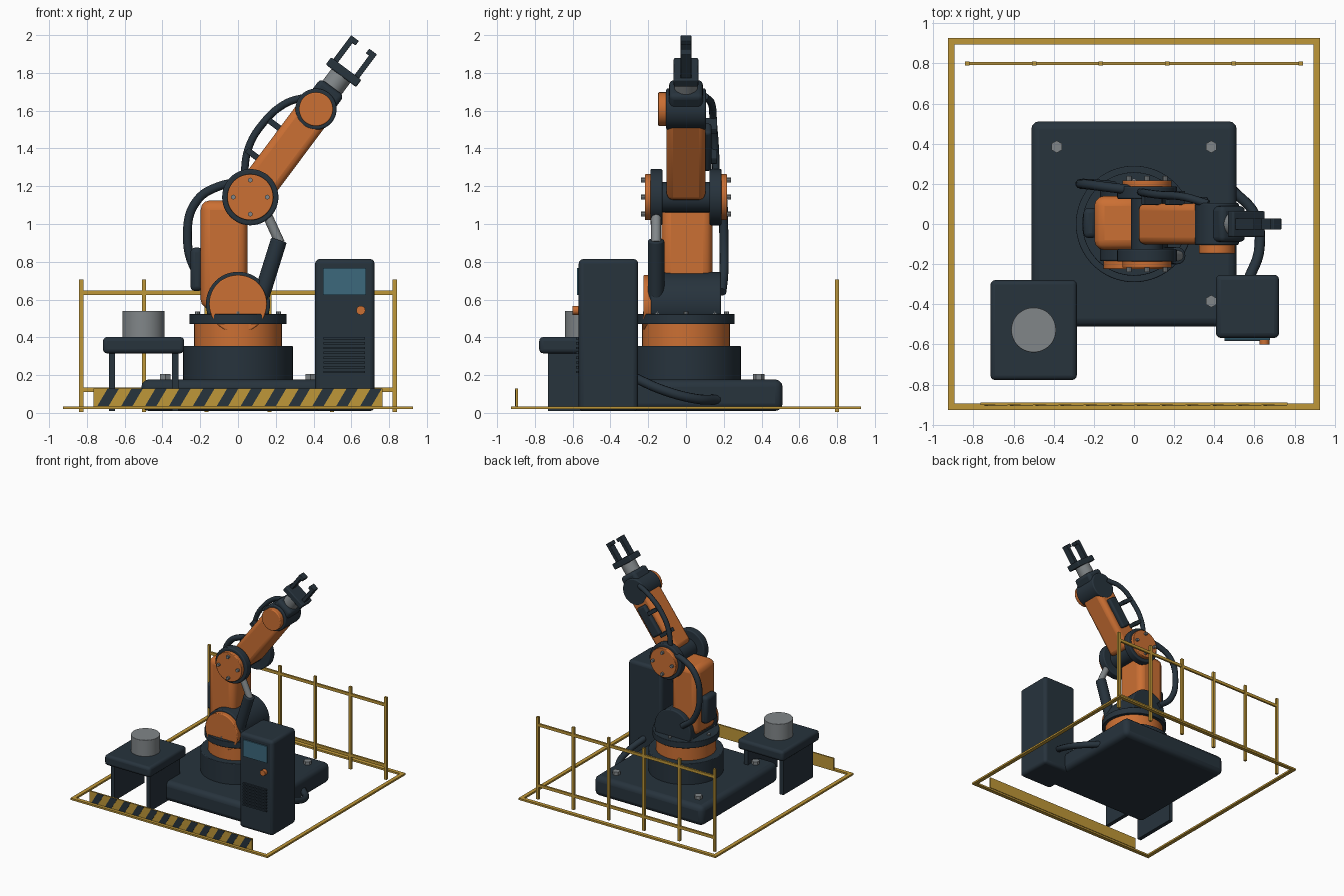
import bpy, bmesh, math
from mathutils import Vector, Matrix

if "Cube" in bpy.data.objects:
    bpy.data.objects.remove(bpy.data.objects["Cube"])


def material(name, rgb):
    m = bpy.data.materials.new(name)
    m.use_nodes = True
    m.diffuse_color = (*rgb, 1)
    m.node_tree.nodes["Principled BSDF"].inputs["Base Color"].default_value = (*rgb, 1)
    return m


DARK = material("charcoal navy", (0.02, 0.033, 0.046))
ORANGE = material("machine orange", (0.6, 0.16, 0.033))
YELLOW = material("safety yellow", (0.52, 0.31, 0.04))
STEEL = material("steel grey", (0.22, 0.24, 0.25))
SCREEN = material("screen blue", (0.045, 0.14, 0.2))


def finish(name, bm, mat, bevel=0):
    mesh = bpy.data.meshes.new(name)
    bm.to_mesh(mesh)
    bm.free()
    mesh.materials.append(mat)
    ob = bpy.data.objects.new(name, mesh)
    bpy.context.collection.objects.link(ob)
    if bevel:
        mod = ob.modifiers.new("Rounded edges", "BEVEL")
        mod.width, mod.segments = bevel, 3
    bpy.ops.object.select_all(action="DESELECT")
    ob.select_set(True)
    bpy.context.view_layer.objects.active = ob
    bpy.ops.object.shade_smooth_by_angle(angle=math.radians(35))
    return ob


def box(name, x, y, z, mat, bevel=0, frame=Matrix()):
    """Box from (min, max) ranges, placed in an optional frame."""
    bm = bmesh.new()
    bmesh.ops.create_cube(bm, size=1)
    for v in bm.verts:
        v.co = [lo + (c + 0.5) * (hi - lo) for c, (lo, hi) in zip(v.co, (x, y, z))]
    bm.transform(frame)
    return finish(name, bm, mat, bevel)


def rod(name, a, b, r, mat, bevel=0, sides=48):
    """Cylinder between two points."""
    a, b = Vector(a), Vector(b)
    bm = bmesh.new()
    turn = (b - a).to_track_quat("Z", "Y").to_matrix().to_4x4()
    bmesh.ops.create_cone(bm, cap_ends=True, segments=sides, radius1=r, radius2=r,
                          depth=(b - a).length,
                          matrix=Matrix.Translation((a + b) / 2) @ turn)
    return finish(name, bm, mat, bevel)


def hose(name, points, r):
    curve = bpy.data.curves.new(name, "CURVE")
    curve.dimensions = "3D"
    curve.bevel_depth, curve.bevel_resolution = r, 3
    curve.resolution_u, curve.use_fill_caps = 8, True
    s = curve.splines.new("BEZIER")
    s.bezier_points.add(len(points) - 1)
    for p, co in zip(s.bezier_points, points):
        p.co = co
        p.handle_left_type = p.handle_right_type = "AUTO"
    curve.materials.append(DARK)
    bpy.context.collection.objects.link(bpy.data.objects.new(name, curve))


# Floor border and rear fence
for s, side in ((-1, "front"), (1, "back")):
    box(f"floor_border_{side}", (-0.927, 0.927), sorted((s * 0.895, s * 0.927)), (0.02, 0.035), YELLOW)
for s, side in ((-1, "right"), (1, "left")):
    box(f"floor_border_{side}", sorted((s * 0.895, s * 0.927)), (-0.9, 0.9), (0.02, 0.035), YELLOW)
for i in range(6):
    x = -0.83 + i * 0.332
    box(f"fence_post_{i + 1}", (x - 0.011, x + 0.011), (0.79, 0.81), (0.005, 0.705), YELLOW)
for z, level in ((0.122, "lower"), (0.637, "upper")):
    box(f"fence_rail_{level}", (-0.84, 0.84), (0.792, 0.808), (z - 0.012, z + 0.012), YELLOW)

# Striped warning board
box("warning_board", (-0.765, 0.765), (-0.902, -0.89), (0.035, 0.13), YELLOW)
for i in range(12):
    x = -0.745 + i * 0.1265
    bm = bmesh.new()
    corners = ((x, 0.036), (x + 0.06, 0.036), (x + 0.115, 0.129), (x + 0.055, 0.129))
    face = bm.faces.new([bm.verts.new((px, -0.904, pz)) for px, pz in corners])
    back = bmesh.ops.extrude_face_region(bm, geom=[face])["geom"]
    bmesh.ops.translate(bm, vec=(0, 0.004, 0), verts=[g for g in back if isinstance(g, bmesh.types.BMVert)])
    bmesh.ops.recalc_face_normals(bm, faces=bm.faces)
    finish(f"warning_stripe_{i + 1}", bm, DARK)

# Base plate, anchor bolts and turntable
box("base_plate", (-0.512, 0.512), (-0.512, 0.512), (0.01, 0.177), DARK, 0.04)
for x in (-0.385, 0.385):
    for y in (-0.385, 0.385):
        rod("anchor_bolt", (x, y, 0.17), (x, y, 0.205), 0.031, STEEL, sides=6)
rod("pedestal", (0, 0, 0.17), (0, 0, 0.355), 0.29, DARK, 0.005, 64)
rod("pedestal_collar", (0, 0, 0.35), (0, 0, 0.475), 0.232, ORANGE, 0, 64)
rod("turntable", (0, 0, 0.47), (0, 0, 0.523), 0.258, DARK, 0.004, 64)
for i in range(8):
    a = i * math.pi / 4
    x, y = 0.215 * math.cos(a), 0.215 * math.sin(a)
    rod("turntable_bolt", (x, y, 0.515), (x, y, 0.537), 0.013, STEEL, sides=8)

# Shoulder and upright arm
rod("shoulder_drum", (0, -0.185, 0.577), (0, 0.185, 0.577), 0.17, DARK, 0.008)
rod("shoulder_cap", (0, -0.225, 0.577), (0, -0.18, 0.577), 0.153, ORANGE, 0.006)
box("upper_arm", (-0.198, 0.05), (-0.13, 0.14), (0.55, 1.125), ORANGE, 0.05)
box("cable_box", (-0.252, -0.185), (-0.07, 0.08), (0.645, 0.875), DARK, 0.025)

# Elbow discs with bolted caps
ELBOW, WRIST = Vector((0.065, 0, 1.142)), Vector((0.413, 0, 1.608))
for s, side in ((-1, "front"), (1, "back")):
    def at(y, dx=0, dz=0):
        return ELBOW + Vector((dx, s * y, dz))
    rod(f"elbow_disc_{side}", at(0.125), at(0.188), 0.149, DARK, 0.008)
    rod(f"elbow_cap_{side}", at(0.18), at(0.218), 0.122, ORANGE, 0.005)
    for dx, dz in ((0.09, 0), (-0.09, 0), (0, 0.09), (0, -0.09)):
        rod(f"elbow_bolt_{side}", at(0.21, dx, dz), at(0.238, dx, dz), 0.013, STEEL, sides=8)
rod("elbow_axle", ELBOW - Vector((0, 0.13, 0)), ELBOW + Vector((0, 0.13, 0)), 0.08, DARK)


# Sloping frame: local x across the forearm, y depth, z along it
along = (WRIST - ELBOW).normalized()
across = Vector((along.z, 0, -along.x))


def sloped(origin):
    m = Matrix((across, Vector((0, 1, 0)), along)).transposed().to_4x4()
    m.translation = origin
    return m


arm, hand = sloped(ELBOW), sloped(WRIST)
box("forearm", (-0.095, 0.095), (-0.103, 0.103), (0.035, 0.56), ORANGE, 0.035, arm)
box("forearm_cover", (-0.045, 0.045), (0.09, 0.135), (0.2, 0.46), DARK, 0.015, arm)
for i, t in enumerate((0.19, 0.385)):
    box(f"hose_clamp_{i + 1}", (-0.165, -0.06), (0.095, 0.165), (t - 0.016, t + 0.016), DARK, 0.004, arm)

# Wrist and gripper
rod("wrist_drum", WRIST - Vector((0, 0.105, 0)), WRIST + Vector((0, 0.105, 0)), 0.109, DARK, 0.008)
rod("wrist_cap", WRIST - Vector((0, 0.147, 0)), WRIST - Vector((0, 0.1, 0)), 0.09, ORANGE, 0.006)
box("wrist_block", (-0.078, 0.078), (-0.09, 0.09), (0, 0.145), DARK, 0.025, hand)
rod("tool_flange", hand @ Vector((0, 0, 0.13)), hand @ Vector((0, 0, 0.23)), 0.062, STEEL)
box("gripper_palm", (-0.1, 0.1), (-0.065, 0.065), (0.22, 0.268), DARK, 0.008, hand)
for s, side in ((-1, "upper"), (1, "lower")):
    box(f"gripper_finger_{side}", sorted((s * 0.055, s * 0.085)), (-0.028, 0.028), (0.26, 0.425), DARK, 0.004, hand)
    box(f"gripper_tip_{side}", sorted((s * 0.034, s * 0.08)), (-0.028, 0.028), (0.395, 0.425), DARK, 0.004, hand)

# Balance strut in front of the arm
rod("strut_body", (0.1, -0.158, 0.54), (0.217, -0.158, 0.915), 0.043, DARK, 0.008, 24)
rod("strut_rod", (0.222, -0.158, 0.9), (0.135, -0.158, 1.09), 0.026, STEEL, 0, 24)

# Hoses
hose("upper_arm_hose", [(-0.1, 0.19, 0.64), (-0.215, 0.2, 0.74), (-0.268, 0.2, 0.95),
                        (-0.22, 0.195, 1.12), (-0.1, 0.18, 1.2), (0.03, 0.165, 1.22)], 0.024)
hose("forearm_hose", [(0.03, 0.16, 1.22), (0.055, 0.155, 1.4), (0.13, 0.145, 1.53),
                      (0.25, 0.135, 1.637), (0.37, 0.1, 1.675)], 0.02)
hose("floor_cable", [(0.57, -0.28, 0.19), (0.625, -0.12, 0.12),
                     (0.6, 0.05, 0.075), (0.49, 0.17, 0.07)], 0.026)

# Control cabinet
box("cabinet", (0.408, 0.723), (-0.568, -0.253), (0.01, 0.815), DARK, 0.025)
box("cabinet_screen", (0.45, 0.677), (-0.577, -0.568), (0.625, 0.767), SCREEN)
rod("cabinet_button", (0.65, -0.6, 0.543), (0.65, -0.56, 0.543), 0.024, ORANGE, 0, 24)
for i in range(8):
    z = 0.21 + i * 0.0255
    box(f"vent_slat_{i + 1}", (0.452, 0.672), (-0.582, -0.566), (z, z + 0.012), DARK)

# Work table with a round part on it
box("table_top", (-0.715, -0.285), (-0.777, -0.28), (0.315, 0.402), DARK, 0.022)
for x, side in ((-0.667, "right"), (-0.333, "left")):
    box(f"table_leg_{side}", (x - 0.017, x + 0.017), (-0.73, -0.33), (0.01, 0.33), DARK)
rod("workpiece", (-0.5, -0.528, 0.395), (-0.5, -0.528, 0.54), 0.112, STEEL, 0.003)
